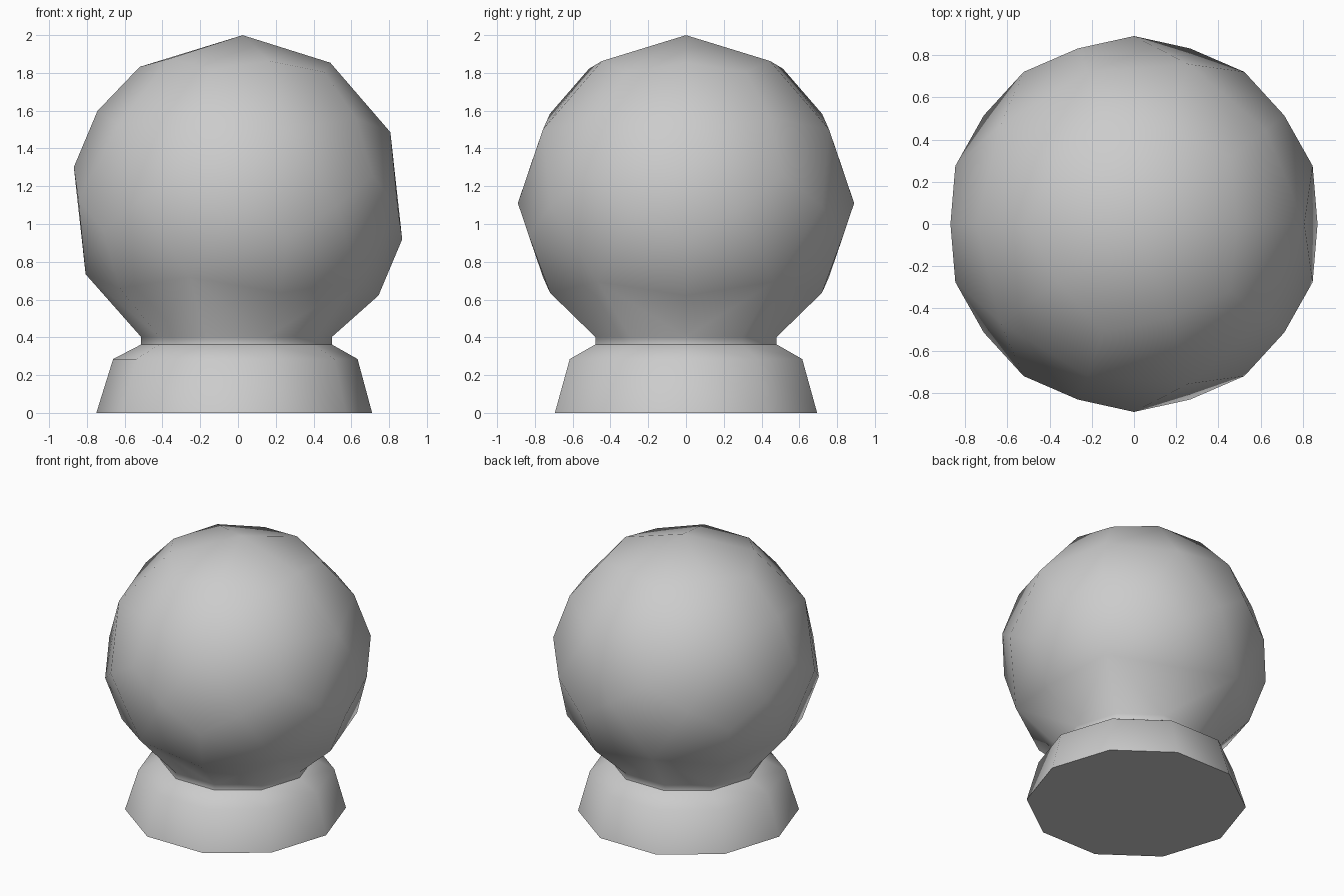
import bpy, bmesh
from math import sin, cos, pi, radians, atan2
from mathutils import Vector, Matrix

cube = bpy.data.objects.get("Cube")
if cube:
    bpy.data.objects.remove(cube, do_unlink=True)

RADIUS, CENTRE_Z, SIDES = 0.89, 1.11, 10
PHI = (1 + 5 ** 0.5) / 2

# Corners of an icosahedron
corners = []
for a in (-1, 1):
    for b in (-PHI, PHI):
        corners += [Vector((a, 0, b)), Vector((b, a, 0)), Vector((0, b, a))]


def touching(p, q):
    return p is not q and (p - q).length < 2.1


# Ball points: corners, edge middles and face middles pushed out to the sphere
points = list(corners)
n = len(corners)
for i in range(n):
    for j in range(i + 1, n):
        if not touching(corners[i], corners[j]):
            continue
        points.append(corners[i] + corners[j])
        for k in range(j + 1, n):
            if touching(corners[i], corners[k]) and touching(corners[j], corners[k]):
                points.append(corners[i] + corners[j] + corners[k])

# Ball, tilted so that one corner points down
tilt = Matrix.Rotation(radians(33.3), 3, 'Y')
bm = bmesh.new()
for p in points:
    bm.verts.new(tilt @ p.normalized() * RADIUS + Vector((0, 0, CENTRE_Z)))
bmesh.ops.convex_hull(bm, input=bm.verts[:])

# Open the bottom and even out its rim
pole = min(bm.verts, key=lambda v: v.co.z)
rim = [e.other_vert(pole) for e in pole.link_edges]
bmesh.ops.delete(bm, geom=[pole], context='VERTS')
step = 2 * pi / SIDES
ring = [None] * SIDES
for v in rim:
    ring[round(atan2(v.co.y, v.co.x) / step) % SIDES] = v


def place(i, radius, z, shift):
    return Vector((shift + radius * cos(i * step), radius * sin(i * step), z))


for i, v in enumerate(ring):
    v.co = place(i, 0.505, 0.402, -0.008)

# Neck, shoulder and foot: radius, height, sideways shift
for radius, z, shift in ((0.505, 0.362, -0.008), (0.647, 0.285, -0.014), (0.73, 0, -0.02)):
    lower = [bm.verts.new(place(i, radius, z, shift)) for i in range(SIDES)]
    for i in range(SIDES):
        j = (i + 1) % SIDES
        bm.faces.new((ring[i], ring[j], lower[j], lower[i]))
    ring = lower
bm.faces.new(ring)
bmesh.ops.recalc_face_normals(bm, faces=bm.faces[:])

mesh = bpy.data.meshes.new("ball_knob")
bm.to_mesh(mesh)
bm.free()
knob = bpy.data.objects.new("ball_knob", mesh)
bpy.context.collection.objects.link(knob)

# Plain grey
grey = bpy.data.materials.new("grey")
grey.use_nodes = True
colour = (0.6, 0.6, 0.6, 1)
grey.diffuse_color = colour
grey.node_tree.nodes["Principled BSDF"].inputs["Base Color"].default_value = colour
mesh.materials.append(grey)

# Smooth skin with a crisp neck crease and foot edge
bpy.ops.object.select_all(action='DESELECT')
knob.select_set(True)
bpy.context.view_layer.objects.active = knob
bpy.ops.object.shade_smooth_by_angle(angle=radians(57))
